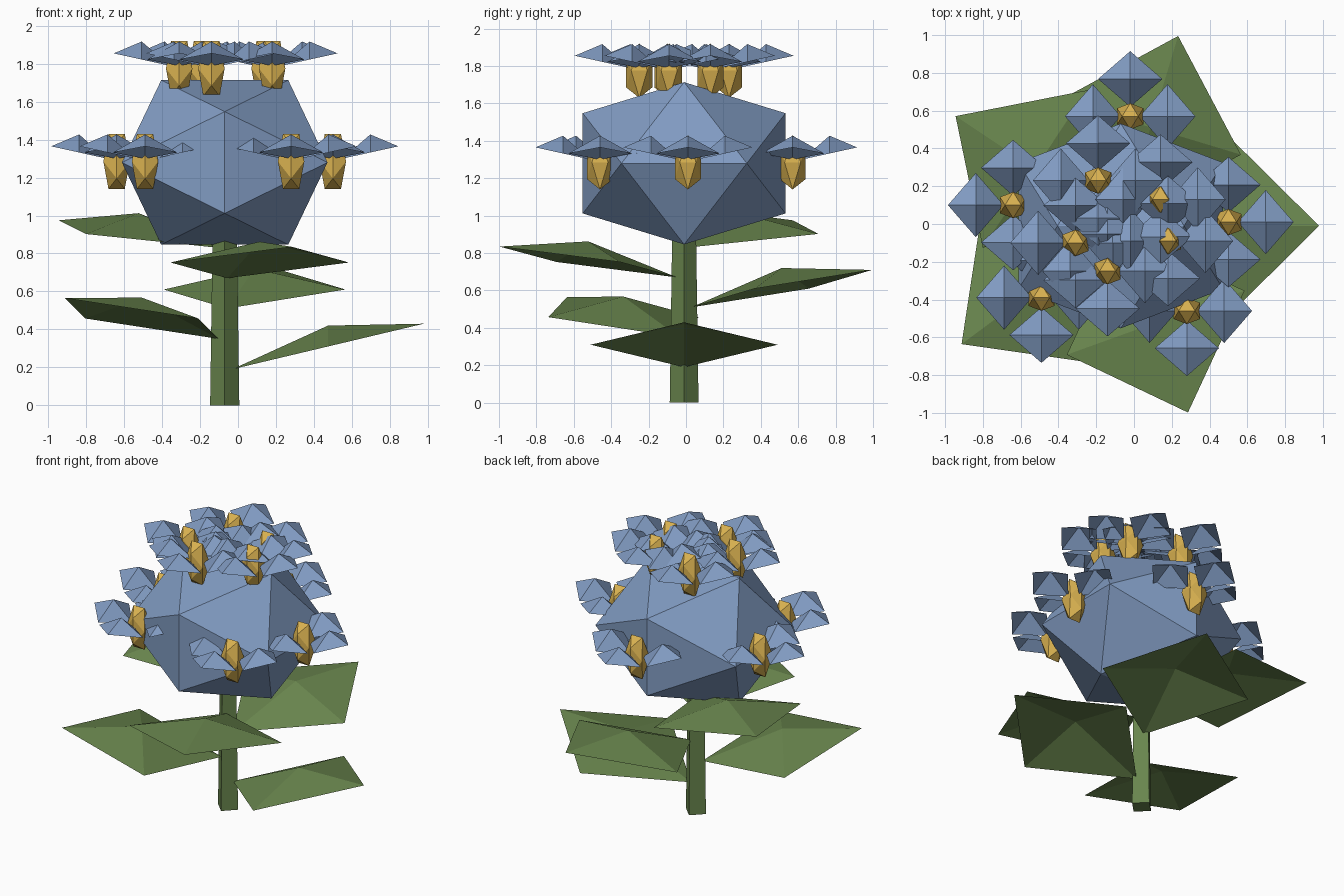
import bpy, bmesh
from math import pi, radians
from mathutils import Matrix, Vector

cube = bpy.data.objects.get("Cube")
if cube:
    bpy.data.objects.remove(cube, do_unlink=True)

AXIS = Vector((-0.07, -0.01, 0))
PHI = (1 + 5 ** 0.5) / 2


def material(name, rgb):
    m = bpy.data.materials.new(name)
    m.use_nodes = True
    m.diffuse_color = (*rgb, 1)
    m.node_tree.nodes["Principled BSDF"].inputs["Base Color"].default_value = (*rgb, 1)
    return m


BLUE = material("soft_blue", (0.22, 0.33, 0.54))
GOLD = material("golden_yellow", (0.69, 0.44, 0.08))
GREEN = material("leaf_green", (0.14, 0.235, 0.075))


def finish(name, bm, mat, location):
    mesh = bpy.data.meshes.new(name)
    bm.to_mesh(mesh)
    bm.free()
    mesh.materials.append(mat)
    obj = bpy.data.objects.new(name, mesh)
    obj.location = location
    bpy.context.collection.objects.link(obj)


def icosahedron(name, edge, scale, mat, location):
    """Twenty-sided ball with an edge along x at top and bottom."""
    bm = bmesh.new()
    stretch = Matrix.Diagonal(scale)
    a, b = edge, edge * PHI
    for s in (-1, 1):
        for t in (-1, 1):
            for p in ((s * a, 0, t * b), (0, s * b, t * a), (s * b, t * a, 0)):
                bm.verts.new(stretch @ Vector(p))
    bmesh.ops.convex_hull(bm, input=bm.verts[:])
    bmesh.ops.recalc_face_normals(bm, faces=bm.faces[:])
    finish(name, bm, mat, location)


def add_blade(bm, angle, start, end, half_width, z_start, z_end, peak):
    """Tilted diamond sheet with a raised centre, pointing outwards."""
    mid, z_mid = (start + end) / 2, (z_start + z_end) / 2
    turn = Matrix.Rotation(angle, 3, 'Z')
    rim = [(start, 0, z_start), (mid, -half_width, z_mid),
           (end, 0, z_end), (mid, half_width, z_mid)]
    rim = [bm.verts.new(turn @ Vector(p)) for p in rim]
    top = bm.verts.new(turn @ Vector((mid, 0, z_mid + peak)))
    for i in range(4):
        bm.faces.new((rim[i], rim[(i + 1) % 4], top))


# Stem: tapered four-sided post
bm = bmesh.new()
bmesh.ops.create_cone(bm, cap_ends=True, segments=4, radius1=0.077, radius2=0.064,
                      depth=0.9, matrix=Matrix.Translation((0, 0, 0.45)))
finish("stem", bm, GREEN, AXIS)

# Leaves: spiral up the stem, flattening with height
for i, rise in enumerate((0.24, 0.215, 0.2, 0.165, 0.145)):
    bm = bmesh.new()
    add_blade(bm, radians(216.6) * i, 0.04, 1.05, 0.5, 0, rise, 0.11)
    finish(f"leaf_{i + 1}", bm, GREEN, AXIS + Vector((0, 0, 0.19 + 0.16 * i)))

# Flower head
icosahedron("flower_head", 0.268, (1.25, 1.25, 1), BLUE, AXIS + Vector((0, 0, 1.28)))

# Small blooms: a lower ring and an upper cluster
RINGS = {
    1.285: [(-0.02, 0.57), (0.5, 0.01), (0.28, -0.46), (-0.49, -0.39), (-0.64, 0.1)],
    1.775: [(-0.19, 0.23), (0.14, 0.13), (0.18, -0.09), (-0.31, -0.1), (-0.14, -0.25)],
}
for ring, (z, spots) in zip(("lower", "upper"), RINGS.items()):
    for i, (x, y) in enumerate(spots):
        icosahedron(f"{ring}_bloom_centre_{i + 1}", 0.043, (1, 1, 2.08), GOLD, (x, y, z))
        bm = bmesh.new()
        for k in range(4):
            add_blade(bm, k * pi / 2, 0.05, 0.345, 0.17, 0.015, 0.08, 0.095)
        finish(f"{ring}_bloom_petals_{i + 1}", bm, BLUE, (x, y, z))
